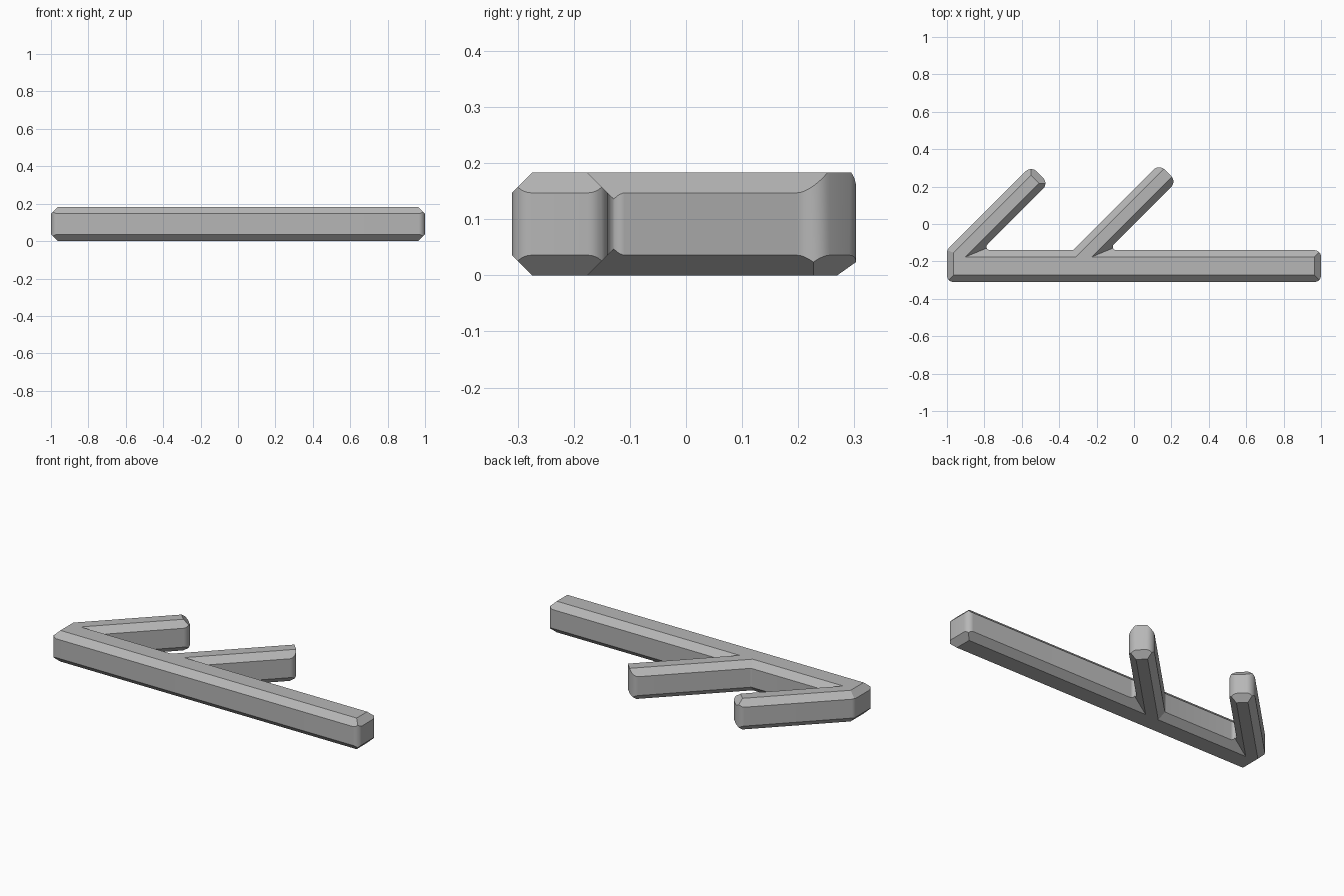
import bpy
import bmesh
import math
from mathutils import Vector
from mathutils.geometry import intersect_line_line_2d, intersect_point_line

HEIGHT = 0.183
CHAMFER = 0.036
OVERHANG = HEIGHT / 2 - CHAMFER

cube = bpy.data.objects.get("Cube")
if cube:
    bpy.data.objects.remove(cube, do_unlink=True)

grey = bpy.data.materials.new("Plain grey")
grey.use_nodes = True
colour = (0.47, 0.47, 0.47, 1)
grey.diffuse_color = colour
grey.node_tree.nodes["Principled BSDF"].inputs["Base Color"].default_value = colour


def diagonal(diff, total):
    """Point where y - x = diff and x + y = total."""
    return ((total - diff) / 2, (total + diff) / 2)


# Bar with two slanted arms: corner position and vertical edge radius
FRONT, BACK = -0.31, -0.14
corners = [
    ((-1, FRONT), 0.035), ((1, FRONT), 0.035), ((1, BACK), 0.035),
    ((BACK + 0.001, BACK), 0.018),
    (diagonal(-0.001, 0.455), 0.042), (diagonal(0.186, 0.455), 0.042),
    ((BACK - 0.186, BACK), 0.018),
    ((BACK - 0.674, BACK), 0.018),
    (diagonal(0.674, -0.239), 0.042), (diagonal(0.861, -0.239), 0.042),
    ((-1, -0.139), 0.035),
]
LONG_ARM_TIP = 4
points = [Vector(p) for p, r in corners]
count = len(points)


def offset_ring(amounts):
    """Move each outline edge outward and join neighbours again."""
    lines = []
    for i in range(count):
        a, b = points[i], points[(i + 1) % count]
        d = (b - a).normalized()
        shift = Vector((d.y, -d.x)) * amounts[i]
        lines.append((a + shift, d))
    ring = []
    for i in range(count):
        (p, d), (q, e) = lines[i - 1], lines[i]
        t = (q - p).cross(e) / d.cross(e)
        ring.append(p + d * t)
    return ring


def rounded_ring(steps=8):
    """Outline with an arc at every corner."""
    ring = []
    for i, (p, radius) in enumerate(corners):
        p = points[i]
        u = (points[i - 1] - p).normalized()
        v = (points[(i + 1) % count] - p).normalized()
        half = u.angle(v) / 2
        centre = p + (u + v).normalized() * radius / math.sin(half)
        start = p + u * radius / math.tan(half) - centre
        end = p + v * radius / math.tan(half) - centre
        sweep = math.pi - 2 * half
        for s in range(steps + 1):
            f = s / steps
            ring.append(centre + (start * math.sin((1 - f) * sweep)
                                  + end * math.sin(f * sweep)) / math.sin(sweep))
    return ring


def loft(name, rings):
    """Closed solid through stacked outlines of equal length."""
    bm = bmesh.new()
    layers = [[bm.verts.new((p.x, p.y, z)) for p in ring] for ring, z in rings]
    n = len(layers[0])
    bm.faces.new(layers[0][::-1])
    bm.faces.new(layers[-1])
    for low, high in zip(layers, layers[1:]):
        for i in range(n):
            j = (i + 1) % n
            bm.faces.new((low[i], low[j], high[j], high[i]))
    bmesh.ops.recalc_face_normals(bm, faces=bm.faces[:])
    mesh = bpy.data.meshes.new(name)
    bm.to_mesh(mesh)
    bm.free()
    mesh.materials.append(grey)
    obj = bpy.data.objects.new(name, mesh)
    bpy.context.collection.objects.link(obj)
    return obj


# Upright prism with rounded corners
body = loft("branched_bar", [(rounded_ring(), -0.05), (rounded_ring(), HEIGHT + 0.05)])

# Sloped envelope that cuts the chamfers; the long arm's tip stays square on top
inset = [-CHAMFER] * count
outset = [OVERHANG] * count
top = inset[:]
top[LONG_ARM_TIP] = OVERHANG
envelope = loft("chamfer_envelope", [
    (offset_ring(inset), 0), (offset_ring(outset), HEIGHT / 2), (offset_ring(top), HEIGHT)])
envelope.hide_render = True

cut = body.modifiers.new("Chamfers", 'BOOLEAN')
cut.operation = 'INTERSECT'
cut.solver = 'EXACT'
cut.object = envelope
bpy.context.view_layer.update()
bpy.ops.object.select_all(action='DESELECT')
bpy.context.view_layer.objects.active = body
body.select_set(True)
bpy.ops.object.modifier_apply(modifier=cut.name)
bpy.data.objects.remove(envelope, do_unlink=True)
bpy.ops.object.shade_smooth_by_angle(angle=math.radians(30))
